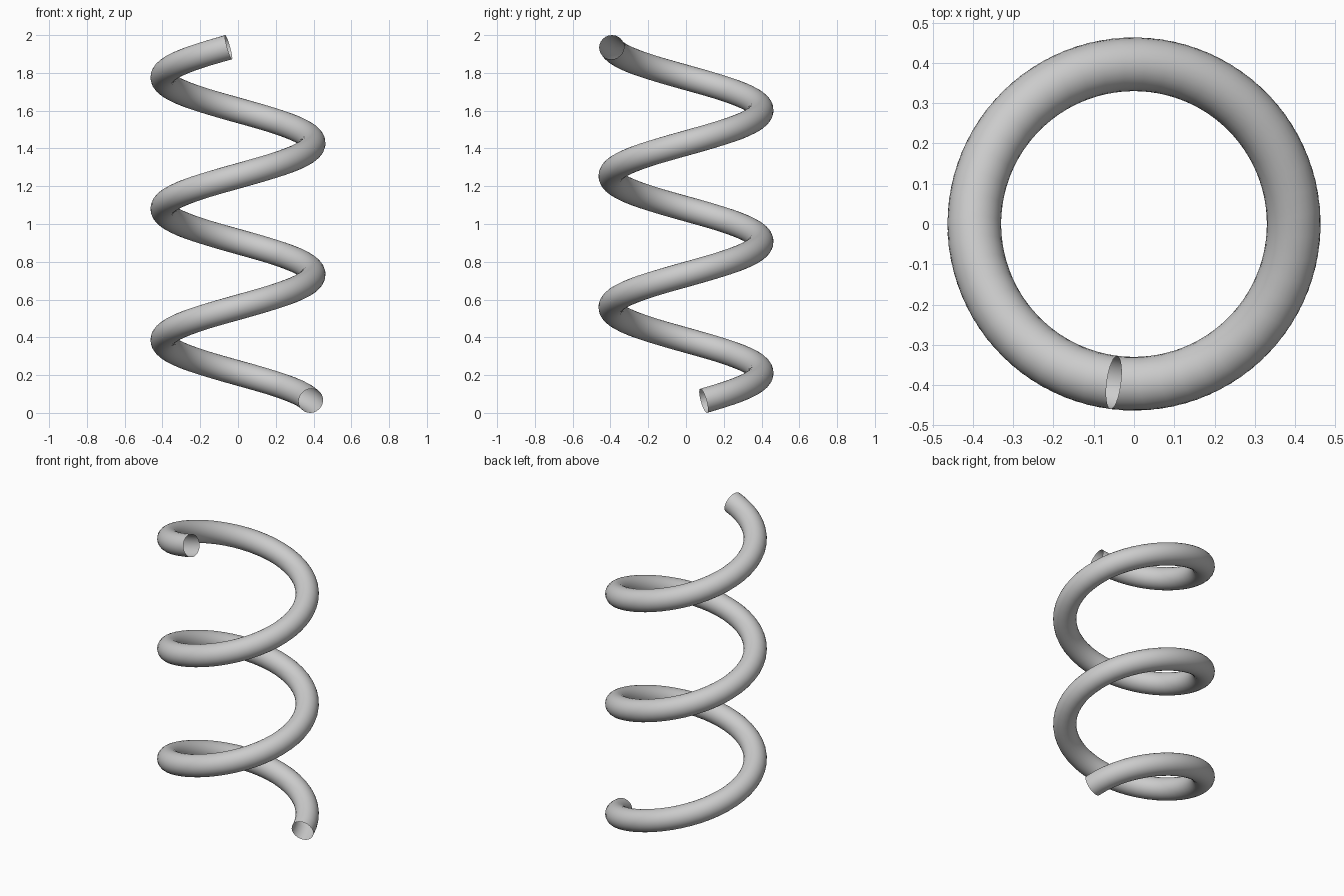
import bpy, bmesh
from math import sin, cos, pi, radians, sqrt
from mathutils import Vector

if "Cube" in bpy.data.objects:
    bpy.data.objects.remove(bpy.data.objects["Cube"])

COIL_R, WIRE_R = 0.397, 0.0665      # coil radius, tube radius
A0, A1 = radians(13.6), radians(982.8)
STEPS, SIDES = 128, 24
SLOPE_R = COIL_R
# height of the tube centre at both ends so the coil spans z = 0..2
Z0, Z1 = 0.064, 1.936
RISE = (Z1 - Z0) / (A1 - A0)        # climb per radian


def ring(bm, t):
    """Circle of the tube, square to the helix at parameter t."""
    a = A0 + (A1 - A0) * t
    centre = Vector((COIL_R * cos(a), COIL_R * sin(a), Z0 + RISE * (a - A0)))
    radial = Vector((cos(a), sin(a), 0))
    tangent = Vector((-COIL_R * sin(a), COIL_R * cos(a), RISE)).normalized()
    up = radial.cross(tangent)
    return [bm.verts.new(centre + WIRE_R * (radial * cos(b) + up * sin(b)))
            for b in (2 * pi * i / SIDES for i in range(SIDES))]


# Open-ended helical tube
bm = bmesh.new()
rings = [ring(bm, i / STEPS) for i in range(STEPS + 1)]
for r, s in zip(rings, rings[1:]):
    for i in range(SIDES):
        j = (i + 1) % SIDES
        bm.faces.new((r[i], r[j], s[j], s[i])).smooth = True
bmesh.ops.recalc_face_normals(bm, faces=bm.faces)

# Make sure the skin faces outwards from the tube centre
bm.normal_update()
mid = rings[STEPS // 2]
centre = sum((v.co for v in mid), Vector()) / SIDES
if mid[0].normal.dot(mid[0].co - centre) < 0:
    bmesh.ops.reverse_faces(bm, faces=bm.faces)

mesh = bpy.data.meshes.new("coil_spring")
bm.to_mesh(mesh)
bm.free()
bpy.context.collection.objects.link(bpy.data.objects.new("coil_spring", mesh))
